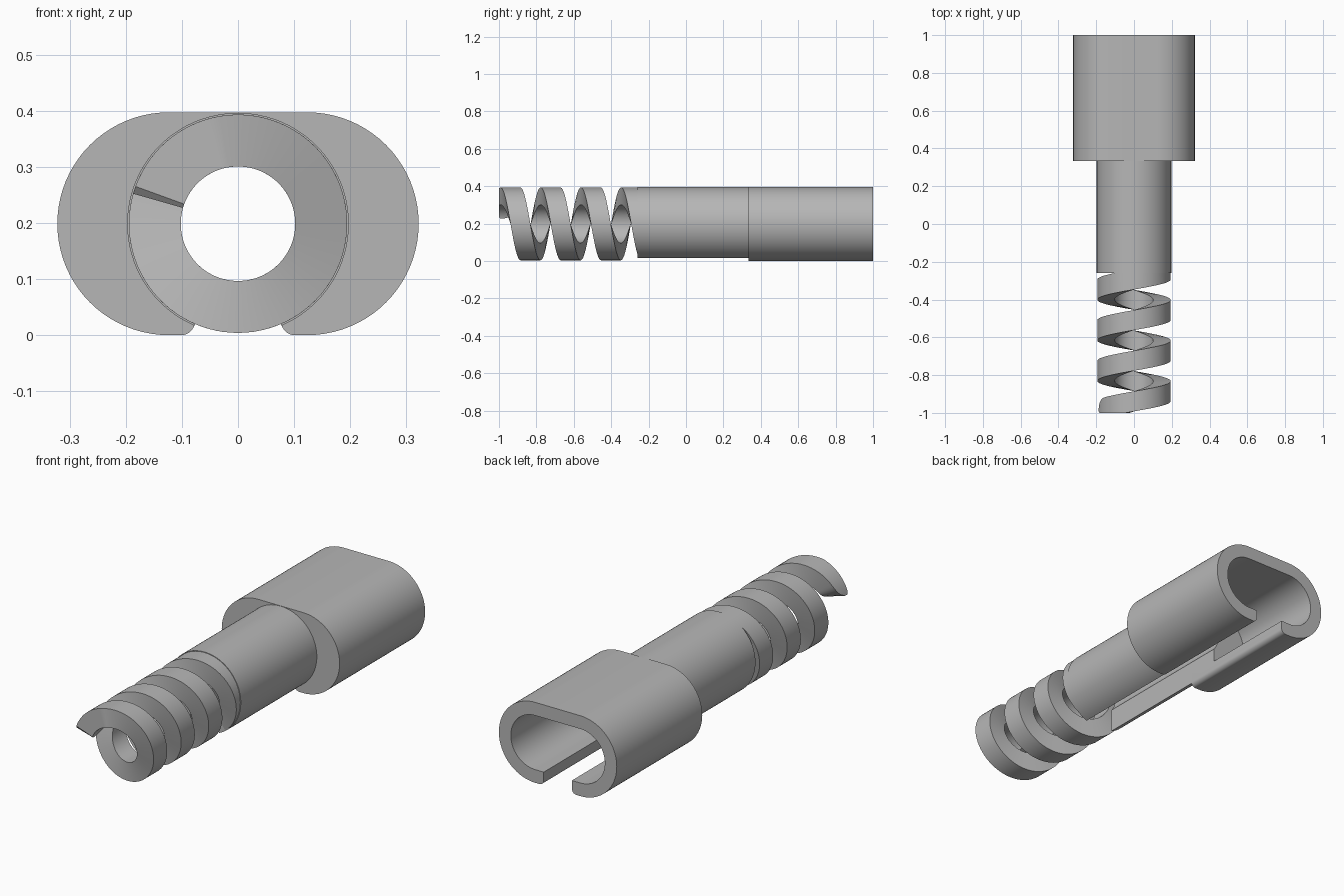
import bpy, bmesh
from math import sin, cos, radians, sqrt, asin, pi

cube = bpy.data.objects.get("Cube")
if cube:
    bpy.data.objects.remove(cube, do_unlink=True)

AXIS = 0.1985       # height of the centre line
SLOT = 0.077        # half width of the underside slot
BORE = 0.102        # bore radius shared by spring and tube
TUBE_R = 0.1975
OFFSET = 0.1235     # side shift of the sleeve's rounded ends
SHOULDER, FLOOR, BACK = 0.333, 0.5, 1.0
TUBE_FRONT = -0.26

grey = bpy.data.materials.new("plain grey")
grey.use_nodes = True
grey.diffuse_color = (0.47, 0.47, 0.47, 1)
grey.node_tree.nodes["Principled BSDF"].inputs["Base Color"].default_value = grey.diffuse_color


def finish(name, bm):
    bmesh.ops.recalc_face_normals(bm, faces=bm.faces)
    mesh = bpy.data.meshes.new(name)
    bm.to_mesh(mesh)
    bm.free()
    mesh.materials.append(grey)
    obj = bpy.data.objects.new(name, mesh)
    bpy.context.collection.objects.link(obj)
    return obj


def smooth(obj):
    bpy.ops.object.select_all(action='DESELECT')
    obj.select_set(True)
    bpy.context.view_layer.objects.active = obj
    bpy.ops.object.shade_smooth_by_angle(angle=radians(30))


def arc(cx, cz, r, start, end, n):
    """Arc points, angle measured from straight down towards +x."""
    angles = [start + (end - start) * i / n for i in range(n + 1)]
    return [(cx + r * sin(a), cz - r * cos(a)) for a in angles]


def mirror(points):
    return [(-x, z) for x, z in points]


def extrude(name, outline, y0, y1):
    """Extrude a closed x-z outline along y."""
    pts = [p for i, p in enumerate(outline)
           if abs(p[0] - outline[i - 1][0]) + abs(p[1] - outline[i - 1][1]) > 1e-5]
    bm = bmesh.new()
    face = bm.faces.new([bm.verts.new((x, y0, z)) for x, z in pts])
    new = bmesh.ops.extrude_face_region(bm, geom=[face], use_keep_orig=True)["geom"]
    moved = [v for v in new if isinstance(v, bmesh.types.BMVert)]
    bmesh.ops.translate(bm, verts=moved, vec=(0, y1 - y0, 0))
    return finish(name, bm)


def slotted(outer, inner):
    """Close right-hand half profiles into a C-shaped outline."""
    return outer + mirror(outer)[::-1] + mirror(inner) + inner[::-1]


# Slotted tube
keyhole = arc(0, AXIS, BORE, asin(SLOT / BORE), pi, 32)
tube_outer = arc(0, AXIS, TUBE_R, asin(SLOT / TUBE_R), pi, 40)
tube = extrude("slotted_tube", slotted(tube_outer, keyhole), TUBE_FRONT, SHOULDER)
smooth(tube)

# Sleeve with rounded lips, thick front wall and hollow back
lip = 0.024
sleeve_outer = (arc(SLOT + lip, lip, lip, -pi / 2, 0, 8)
                + arc(OFFSET, AXIS, AXIS, 0, pi, 40))
sleeve = extrude("sleeve", slotted(sleeve_outer, keyhole), SHOULDER, BACK)
cavity = arc(OFFSET, AXIS, AXIS - 0.065, 0, pi, 40)
cutter = extrude("cavity_cutter", cavity + mirror(cavity)[::-1], FLOOR, BACK + 0.1)
cutter.hide_render = True
cut = sleeve.modifiers.new("cavity", 'BOOLEAN')
cut.operation = 'DIFFERENCE'
cut.solver = 'EXACT'
cut.object = cutter
bpy.context.view_layer.objects.active = sleeve
bpy.ops.object.modifier_apply(modifier=cut.name)
bpy.data.objects.remove(cutter, do_unlink=True)
smooth(sleeve)

# Flat-wound spring with a rounded, flush-cut front end
PITCH, HALF, SPRING_R = 0.215, 0.053, 0.1945
START, SWEEP, STEPS = 164, 1299, 324
bm = bmesh.new()
rings = []
for i in range(STEPS + 1):
    turn = SWEEP * i / STEPS
    a = radians(START - turn)
    y = -0.983 + PITCH * turn / 360
    reach = min(1, radians(turn) * 0.15 / HALF)
    half = HALF * max(0.15, sqrt(1 - (1 - reach) ** 2))
    corners = [(BORE, -half), (SPRING_R, -half), (SPRING_R, half), (BORE, half)]
    rings.append([bm.verts.new((r * cos(a), max(-1, y + d), AXIS + r * sin(a)))
                  for r, d in corners])
for a, b in zip(rings, rings[1:]):
    for k in range(4):
        n = (k + 1) % 4
        bm.faces.new((a[k], a[n], b[n], b[k]))
bm.faces.new(rings[0])
bm.faces.new(rings[-1])
smooth(finish("spring", bm))
